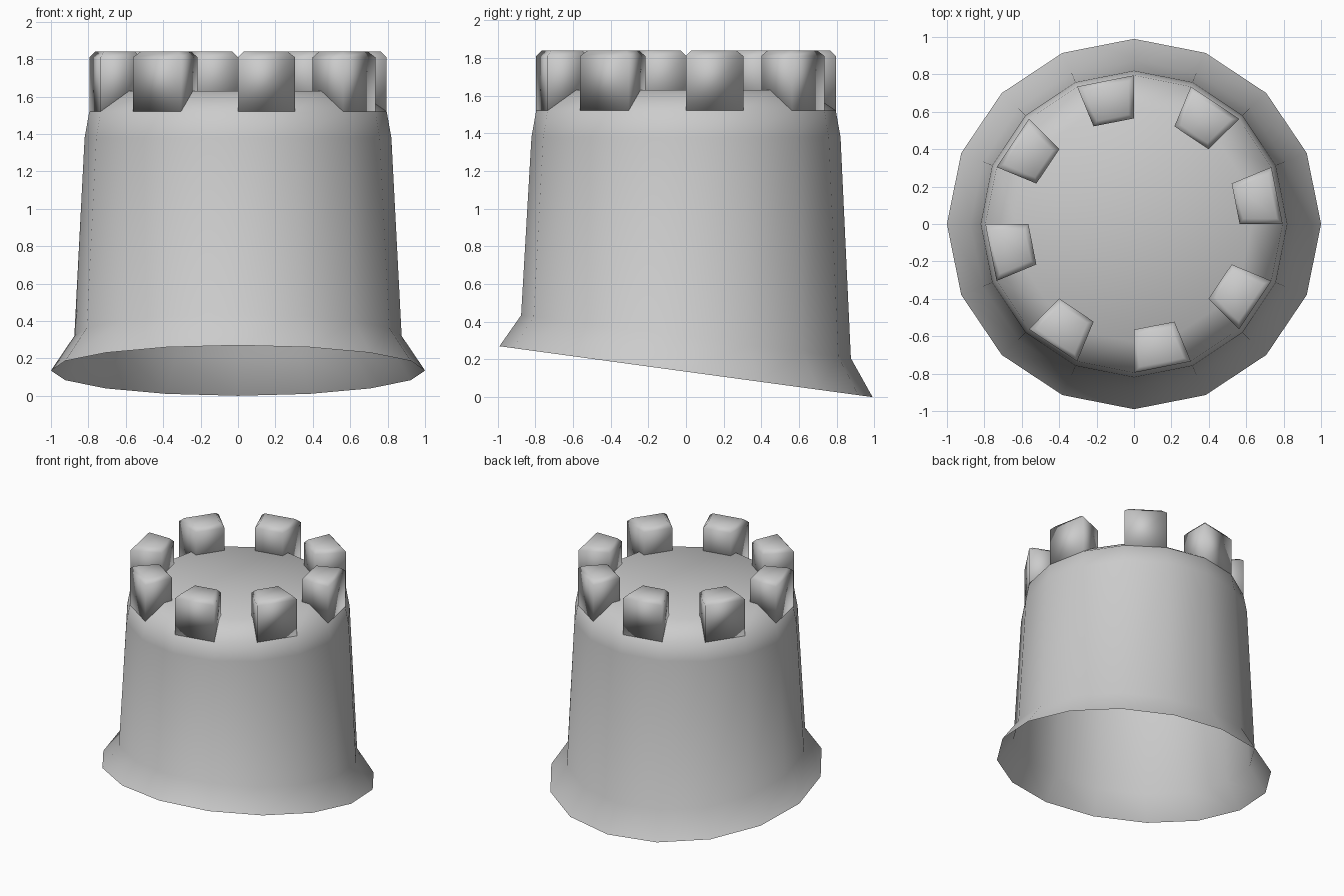
import bpy, bmesh
from math import cos, sin, pi
from mathutils import Vector

if "Cube" in bpy.data.objects:
    bpy.data.objects.remove(bpy.data.objects["Cube"])

SIDES = 16
STEP = 2 * pi / SIDES


def polar(r, k, z):
    return Vector((r * cos(k * STEP), r * sin(k * STEP), z))


def finish(bm, name):
    bmesh.ops.recalc_face_normals(bm, faces=bm.faces)
    for f in bm.faces:
        f.smooth = True
    mesh = bpy.data.meshes.new(name)
    bm.to_mesh(mesh)
    bm.free()
    obj = bpy.data.objects.new(name, mesh)
    bpy.context.collection.objects.link(obj)
    return obj


# Tower wall, sloping sill and floor; each ring is radius, height, tilt, depth scale
# The underside is open and slanted
rings = [(1.0, 0.135, -0.135, 0.99), (0.875, 0.32, -0.114, 1), (0.82, 1.38, 0, 1),
         (0.795, 1.52, 0, 1), (0.63, 1.63, 0, 1)]
bm = bmesh.new()
loops = []
for r, z, tilt, depth in rings:
    loop = []
    for k in range(SIDES):
        p = polar(r, k, z)
        p.z += tilt * p.y / r
        p.y *= depth
        loop.append(bm.verts.new(p))
    loops.append(loop)
for a, b in zip(loops, loops[1:]):
    for k in range(SIDES):
        n = (k + 1) % SIDES
        bm.faces.new((a[k], a[n], b[n], b[k]))
centre = bm.verts.new((0, 0, 1.63))
for k in range(SIDES):
    bm.faces.new((loops[-1][k], loops[-1][(k + 1) % SIDES], centre))
finish(bm, "tower_body")

# Battlements on every second side, with chamfered tops
bm = bmesh.new()
for k in range(0, SIDES, 2):
    plan = [polar(0.795, k, 0), polar(0.795, k + 1, 0),
            polar(0.565, k + 1, 0), polar(0.565, k, 0)]
    mid = sum(plan, Vector()) / 4
    levels = []
    for heights, inset in (((1.52, 1.52, 1.6, 1.6), 1), ((1.81,) * 4, 1), ((1.84,) * 4, 0.78)):
        levels.append([bm.verts.new(mid + (p - mid) * inset + Vector((0, 0, z)))
                       for p, z in zip(plan, heights)])
    for a, b in zip(levels, levels[1:]):
        for i in range(4):
            j = (i + 1) % 4
            bm.faces.new((a[i], a[j], b[j], b[i]))
    bm.faces.new(levels[-1])
    bm.faces.new(levels[0][::-1])
finish(bm, "battlements")
